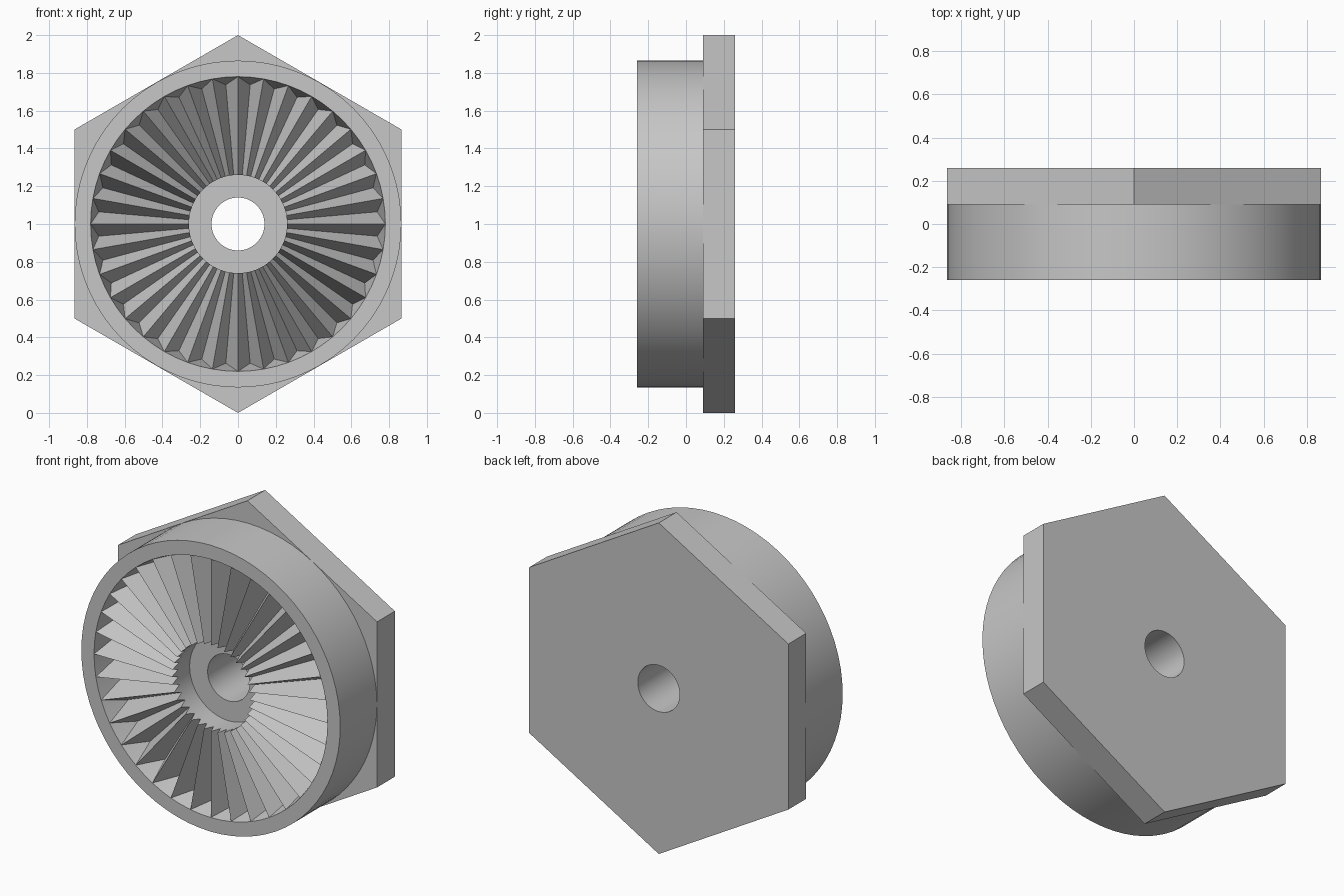
import bpy, bmesh, math

cube = bpy.data.objects.get("Cube")
if cube:
    bpy.data.objects.remove(cube, do_unlink=True)

TEETH = 36
STEPS = TEETH * 2               # one step per ridge, one per valley
FRONT, JOINT, BACK = -0.26, 0.09, 0.26
FLOOR = -0.09                   # hub floor, level with the deepest groove end
RIM, HUB, BORE = 0.78, 0.26, 0.14
VALLEY = 0.74                   # radius of the groove's outer end

grey = bpy.data.materials.new("plain_grey")
grey.use_nodes = True
colour = (0.57, 0.57, 0.57, 1)
grey.diffuse_color = colour
grey.node_tree.nodes["Principled BSDF"].inputs["Base Color"].default_value = colour


def circle(radius, y):
    return lambda i: (radius, y)


def hexagon(y):
    # pointed at the top, corner radius 1
    def at(i):
        a = (i * 360 / STEPS) % 60 - 30
        return math.cos(math.pi / 6) / math.cos(math.radians(a)), y
    return at


def zigzag(ridge, valley):
    # even steps are ridges, odd steps are valleys
    return lambda i: valley if i % 2 else ridge


def loft(name, rings, closed):
    bm = bmesh.new()
    rows = []
    for ring in rings:
        row = []
        for i in range(STEPS):
            r, y = ring(i)
            a = i * math.tau / STEPS
            row.append(bm.verts.new((r * math.sin(a), y, 1 + r * math.cos(a))))
        rows.append(row)
    pairs = list(zip(rows, rows[1:]))
    if closed:
        pairs.append((rows[-1], rows[0]))
    for p, q in pairs:
        for i in range(STEPS):
            j = (i + 1) % STEPS
            bm.faces.new((p[i], p[j], q[j], q[i]))
    bmesh.ops.remove_doubles(bm, verts=bm.verts, dist=1e-5)
    bmesh.ops.recalc_face_normals(bm, faces=bm.faces)
    mesh = bpy.data.meshes.new(name)
    bm.to_mesh(mesh)
    bm.free()
    mesh.materials.append(grey)
    obj = bpy.data.objects.new(name, mesh)
    bpy.context.collection.objects.link(obj)
    bpy.ops.object.select_all(action="DESELECT")
    obj.select_set(True)
    bpy.context.view_layer.objects.active = obj
    bpy.ops.object.shade_smooth_by_angle(angle=math.radians(20))
    return obj


# Round body: outer wall, rim, radial teeth, hub recess and bore
inner_valley = FRONT + (FLOOR - FRONT) * HUB / VALLEY
loft("toothed_body", [
    circle(0.865, JOINT),
    circle(0.865, FRONT),
    circle(RIM, FRONT),
    zigzag((RIM, FRONT), (VALLEY, FLOOR)),
    zigzag((HUB, FRONT), (HUB, inner_valley)),
    circle(HUB, FLOOR),
    circle(BORE, FLOOR),
    circle(BORE, JOINT),
], closed=False)

# Hexagonal flange behind the body, with the bore running through
loft("hex_flange", [
    hexagon(JOINT),
    hexagon(BACK),
    circle(BORE, BACK),
    circle(BORE, JOINT),
], closed=True)
